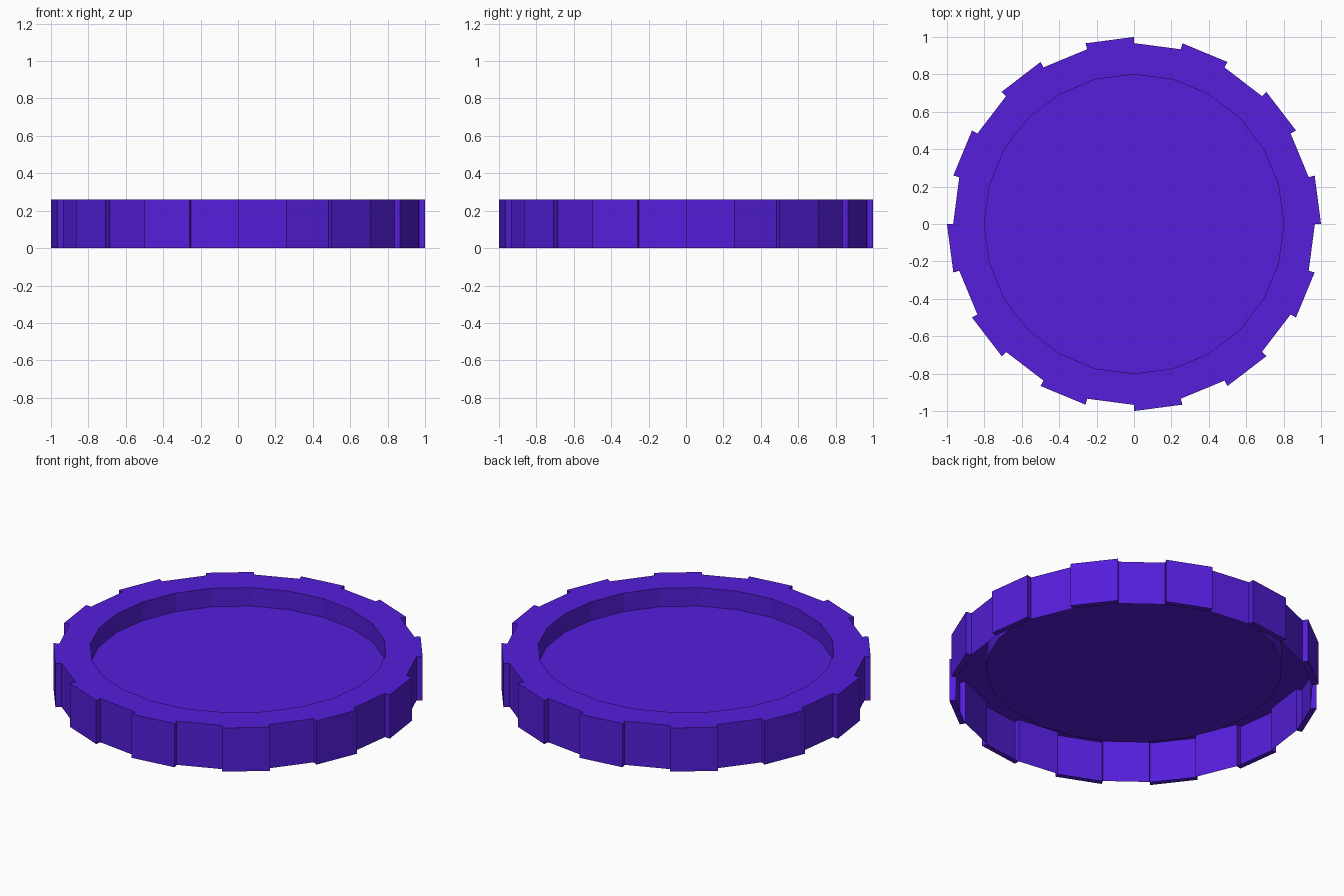
import bpy, bmesh, math

if "Cube" in bpy.data.objects:
    bpy.data.objects.remove(bpy.data.objects["Cube"])

SIDES = 24
R_BODY, R_TOOTH, R_DISH = 0.967, 1.0, 0.8
HEIGHT, FLOOR = 0.26, 0.15

bm = bmesh.new()


def ring(radius, z):
    return [bm.verts.new((radius * math.cos(math.tau * i / SIDES),
                          radius * math.sin(math.tau * i / SIDES), z))
            for i in range(SIDES)]


def bridge(a, b):
    return [bm.faces.new((a[i], a[(i + 1) % SIDES], b[(i + 1) % SIDES], b[i]))
            for i in range(SIDES)]


# Thin shell, open underneath: skirt, top rim, dish wall, dish floor
base = ring(R_BODY, 0)
top = ring(R_BODY, HEIGHT)
dish_top = ring(R_DISH, HEIGHT)
dish_floor = ring(R_DISH, FLOOR)
skirt = bridge(base, top)
bridge(top, dish_top)
bridge(dish_top, dish_floor)
bm.faces.new(dish_floor)

# Grip teeth: every second skirt panel pushed outwards
teeth = skirt[::2]
tooth_verts = []
for face in teeth:
    res = bmesh.ops.extrude_face_region(bm, geom=[face])
    tooth_verts += [g for g in res["geom"] if isinstance(g, bmesh.types.BMVert)]
bmesh.ops.delete(bm, geom=[f for f in teeth if f.is_valid], context='FACES_ONLY')
for v in tooth_verts:
    v.co.x *= R_TOOTH / R_BODY
    v.co.y *= R_TOOTH / R_BODY

bm.normal_update()
mesh = bpy.data.meshes.new("ridged_cap")
bm.to_mesh(mesh)
bm.free()
cap = bpy.data.objects.new("ridged_cap", mesh)
bpy.context.collection.objects.link(cap)

# Violet finish
mat = bpy.data.materials.new("violet")
mat.diffuse_color = (0.09, 0.013, 0.71, 1)
mat.use_nodes = True
mat.node_tree.nodes["Principled BSDF"].inputs["Base Color"].default_value = mat.diffuse_color
mesh.materials.append(mat)
